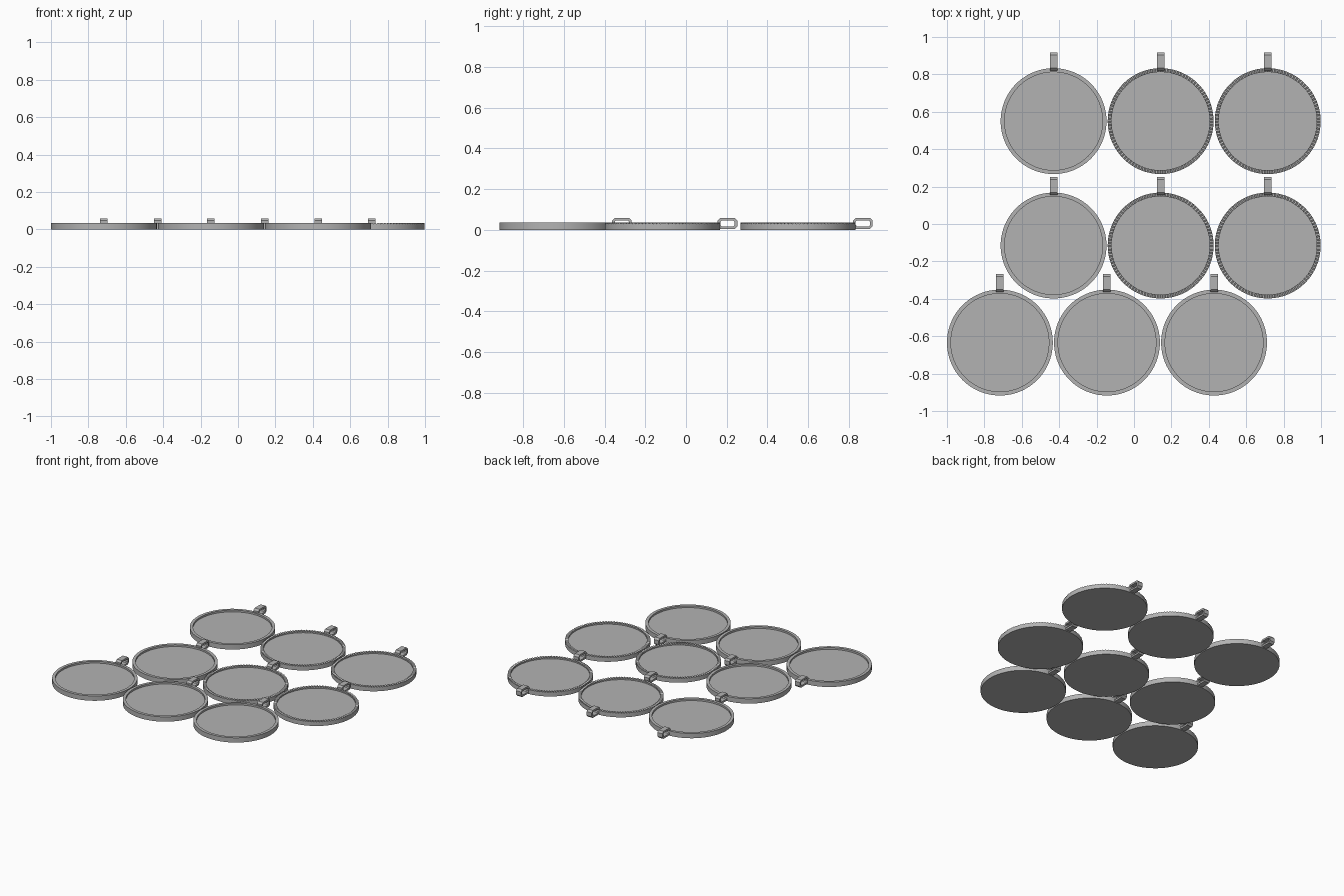
import bpy, bmesh, math

if "Cube" in bpy.data.objects:
    bpy.data.objects.remove(bpy.data.objects["Cube"])

R, R_IN = 0.283, 0.262          # outer and inner rim radius
RIM_Z, FLOOR_Z = 0.035, 0.022   # rim top and recessed floor

grey = bpy.data.materials.new("grey_metal")
grey.diffuse_color = (0.45, 0.45, 0.45, 1)
grey.use_nodes = True
grey.node_tree.nodes["Principled BSDF"].inputs["Base Color"].default_value = grey.diffuse_color


def finish(name, bm, loc):
    bmesh.ops.recalc_face_normals(bm, faces=bm.faces)
    me = bpy.data.meshes.new(name)
    bm.to_mesh(me)
    bm.free()
    me.materials.append(grey)
    ob = bpy.data.objects.new(name, me)
    ob.location = loc
    bpy.context.collection.objects.link(ob)
    bpy.ops.object.select_all(action='DESELECT')
    ob.select_set(True)
    bpy.context.view_layer.objects.active = ob
    bpy.ops.object.shade_smooth_by_angle(angle=math.radians(30))


# Round tray: flat bottom, raised rim, recessed floor; optional toothed rim
def tray(name, loc, toothed):
    n = 192 if toothed else 96
    bm = bmesh.new()
    rings = []
    for k, (r, z) in enumerate([(R, 0), (R, RIM_Z), (R_IN, RIM_Z), (R_IN, FLOOR_Z)]):
        ring = []
        for i in range(n):
            a = 2 * math.pi * i / n
            notch = 0.006 if toothed and k in (1, 2) and i % 2 else 0
            ring.append(bm.verts.new((r * math.cos(a), r * math.sin(a), z - notch)))
        rings.append(ring)
    for a, b in zip(rings, rings[1:]):
        for i in range(n):
            j = (i + 1) % n
            bm.faces.new((a[i], a[j], b[j], b[i]))
    bm.faces.new(rings[0][::-1])
    bm.faces.new(rings[-1])
    finish(name, bm, loc)


# Outline of a rectangle with chamfered corners, in y and z
def outline(y0, y1, z0, z1, c):
    return [(y0 + c, z0), (y1 - c, z0), (y1, z0 + c), (y1, z1 - c),
            (y1 - c, z1), (y0 + c, z1), (y0, z1 - c), (y0, z0 + c)]


# Hanging loop: a chamfered rectangular band behind the rim
def hanger(name, loc):
    bm = bmesh.new()
    outer = outline(0.271, 0.367, 0.004, 0.059, 0.013)
    inner = outline(0.284, 0.354, 0.017, 0.046, 0.006)
    loops = [[bm.verts.new((x, y, z)) for y, z in pts]
             for x, pts in ((-0.02, outer), (0.02, outer), (0.02, inner), (-0.02, inner))]
    for k in range(4):
        a, b = loops[k], loops[(k + 1) % 4]
        for i in range(8):
            j = (i + 1) % 8
            bm.faces.new((a[i], a[j], b[j], b[i]))
    finish(name, bm, loc)


# Three rows of three pendants, the front row shifted sideways
rows = [(-0.634, -0.717, False), (-0.115, -0.43, True), (0.55, -0.43, True)]
for r, (y, x0, has_teeth) in enumerate(rows):
    for c in range(3):
        loc = (x0 + 0.5725 * c, y, 0)
        tray(f"tray_{r}_{c}", loc, has_teeth and c > 0)
        hanger(f"hanging_loop_{r}_{c}", loc)
